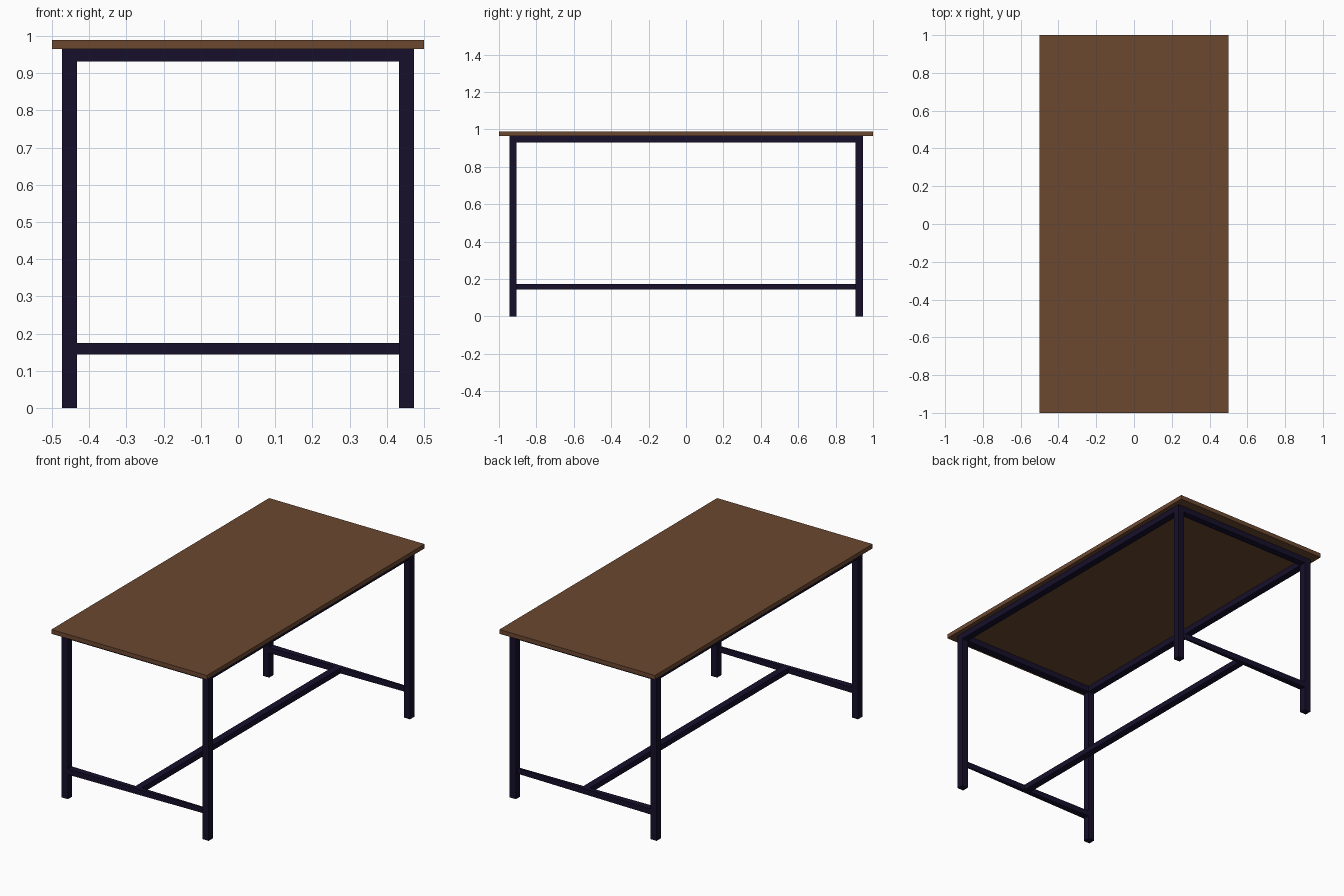
import bpy

if "Cube" in bpy.data.objects:
    bpy.data.objects.remove(bpy.data.objects["Cube"])


def material(name, color):
    m = bpy.data.materials.new(name)
    m.diffuse_color = (*color, 1)
    m.use_nodes = True
    m.node_tree.nodes["Principled BSDF"].inputs["Base Color"].default_value = m.diffuse_color
    return m


wood = material("wood", (0.15, 0.065, 0.03))
metal = material("dark_metal", (0.008, 0.005, 0.024))


def prism(name, outline, z0, z1, mat):
    """Extrude a counter-clockwise plan outline from z0 to z1."""
    n = len(outline)
    verts = [(x, y, z) for z in (z0, z1) for x, y in outline]
    faces = [tuple(reversed(range(n))), tuple(range(n, 2 * n))]
    faces += [(i, (i + 1) % n, (i + 1) % n + n, i + n) for i in range(n)]
    mesh = bpy.data.meshes.new(name)
    mesh.from_pydata(verts, [], faces)
    mesh.materials.append(mat)
    obj = bpy.data.objects.new(name, mesh)
    bpy.context.collection.objects.link(obj)
    return obj


def box(name, x0, x1, y0, y1, z0, z1, mat):
    return prism(name, [(x0, y0), (x1, y0), (x1, y1), (x0, y1)], z0, z1, mat)


LX, LY, H = 0.453, 0.925, 0.02      # leg centres and half thickness
TOP, APRON = 0.965, 0.931           # underside of top, underside of aprons
S0, S1 = 0.143, 0.175               # stretcher heights

# Table top
box("table_top", -0.5, 0.5, -1, 1, TOP, 0.99, wood)

# Legs
for xn, sx in (("left", -1), ("right", 1)):
    for yn, sy in (("front", -1), ("back", 1)):
        x, y = sx * LX, sy * LY
        box(f"{yn}_{xn}_leg", x - H, x + H, y - H, y + H, 0, TOP, metal)

# Long aprons under the top
for xn, sx in (("left", -1), ("right", 1)):
    x = sx * LX
    box(f"{xn}_apron", x - H, x + H, -LY + H, LY - H, APRON, TOP, metal)

# End aprons and end stretchers, which narrow towards the right leg
THIN = 0.005
for yn, sy in (("front", -1), ("back", 1)):
    y, e = sy * LY, LX - H
    box(f"{yn}_apron", -e, e, y - H, y + H, APRON, TOP, metal)
    prism(f"{yn}_stretcher",
          [(-e, y - H), (e, y - THIN), (e, y + THIN), (-e, y + H)], S0, S1, metal)

# Long centre stretcher
inner = LY - 0.012
box("centre_stretcher", -H, H, -inner, inner, S0, S1, metal)
